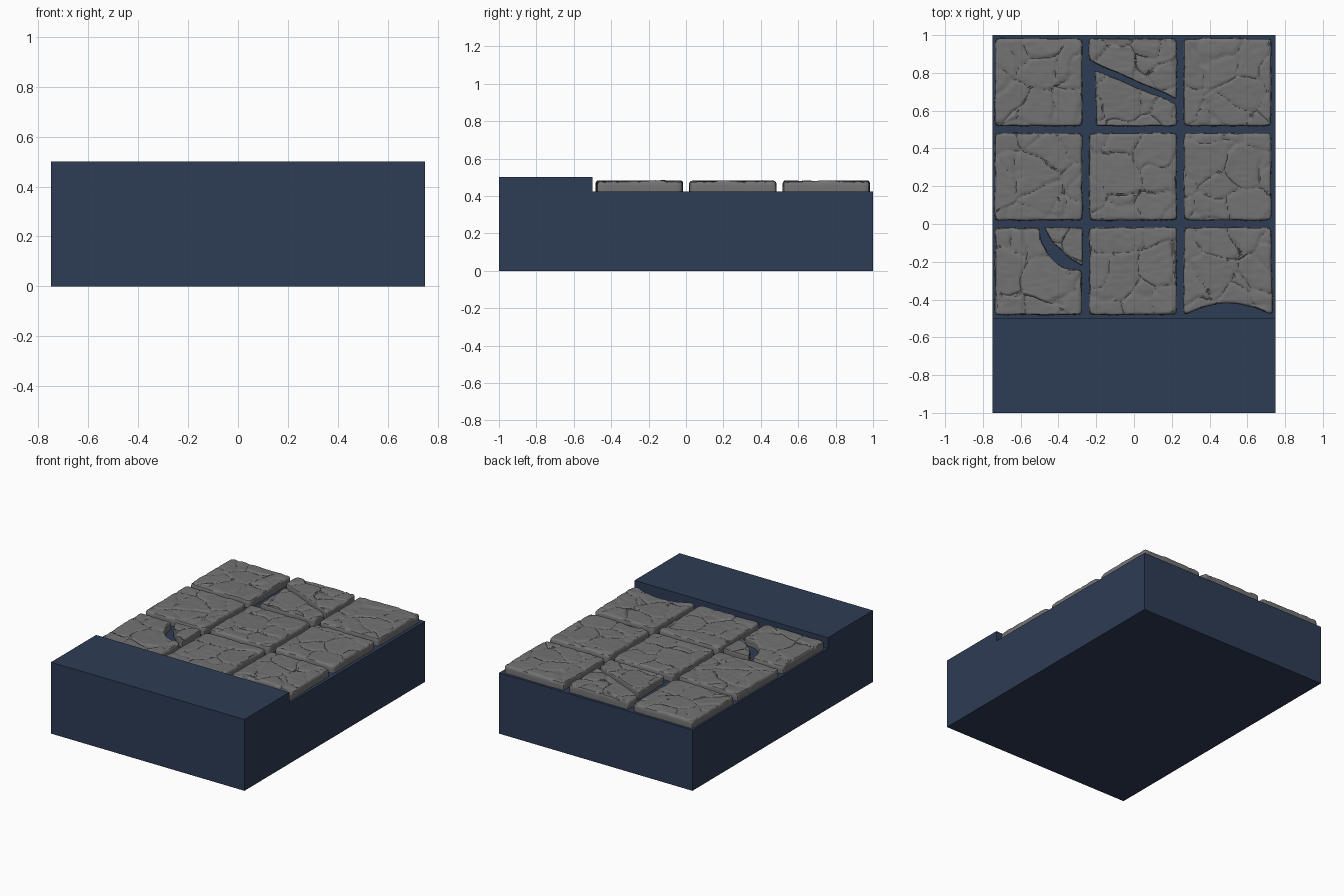
import bpy, bmesh, math
from mathutils import Vector, noise

if "Cube" in bpy.data.objects:
    bpy.data.objects.remove(bpy.data.objects["Cube"])


def material(name, rgb):
    m = bpy.data.materials.new(name)
    m.diffuse_color = (*rgb, 1)
    m.use_nodes = True
    m.node_tree.nodes["Principled BSDF"].inputs["Base Color"].default_value = m.diffuse_color
    return m


NAVY = material("navy base", (0.027, 0.045, 0.09))
GREY = material("grey stone", (0.17, 0.17, 0.17))

FLOOR, TOP = 0.425, 0.48


def make_object(name, bm, mat):
    bmesh.ops.recalc_face_normals(bm, faces=bm.faces)
    me = bpy.data.meshes.new(name)
    bm.to_mesh(me)
    bm.free()
    me.materials.append(mat)
    ob = bpy.data.objects.new(name, me)
    bpy.context.collection.objects.link(ob)
    return ob


# Base block with raised front lip: side profile extruded across x
bm = bmesh.new()
profile = [(-1, 0), (1, 0), (1, FLOOR), (-0.5, FLOOR), (-0.5, 0.5), (-1, 0.5)]
face = bm.faces.new([bm.verts.new((-0.75, y, z)) for y, z in profile])
ext = bmesh.ops.extrude_face_region(bm, geom=[face])
bmesh.ops.translate(bm, vec=(1.5, 0, 0),
                    verts=[v for v in ext["geom"] if isinstance(v, bmesh.types.BMVert)])
make_object("base_block", bm, NAVY)


def outline(points, count=160):
    """Resample a polygon evenly, round its corners and roughen it slightly."""
    pts = [Vector((x, y)) for x, y in points]
    lengths = [(pts[(i + 1) % len(pts)] - p).length for i, p in enumerate(pts)]
    step, ring, i, start = sum(lengths) / count, [], 0, 0.0
    for k in range(count):
        d = k * step
        while d > start + lengths[i] and i < len(pts) - 1:
            start += lengths[i]
            i += 1
        ring.append(pts[i].lerp(pts[(i + 1) % len(pts)], (d - start) / lengths[i]))
    for _ in range(4):
        ring = [(ring[k - 1] + ring[k] * 2 + ring[(k + 1) % count]) / 4 for k in range(count)]
    return [p + 0.004 * noise.noise_vector((p.x * 14, p.y * 14, 3)).to_2d() for p in ring]


def relief(x, y, seed):
    """Chiselled stone: tilted facets split by shallow cracks."""
    p = Vector((x * 5.5, y * 5.5, seed * 7.3))
    p += 0.25 * noise.noise_vector(p * 1.3)
    dist, cells = noise.voronoi(p)
    c = cells[0]
    angle = 6.28 * noise.cell(c * 13.7)
    tilt = (p.x - c.x) * math.cos(angle) + (p.y - c.y) * math.sin(angle)
    crack = max(0, 1 - (dist[1] - dist[0]) / 0.09)
    z = 0.005 * max(-1, min(1, tilt)) - 0.006 * crack
    return z + 0.002 * noise.noise((x * 18, y * 40, seed))


# Rings from the foot of a stone, over its rounded rim, towards the middle
RINGS = [(1.0, 0.0), (1.0, 0.5), (0.995, 0.78), (0.98, 0.91), (0.955, 0.98)]
RINGS += [(0.93 * (1 - k / 22), 1.0) for k in range(22)]


def stone(name, points, seed, centre=None):
    ring = outline(points)
    c = Vector(centre) if centre else sum(ring, Vector((0, 0))) / len(ring)
    bm = bmesh.new()
    rows = []
    for s, h in RINGS:
        row = []
        for p in ring:
            q = c.lerp(p, s)
            z = FLOOR - 0.002 + (TOP - FLOOR + 0.002) * h
            z += relief(q.x, q.y, seed) * max(0, h - 0.5) * 2
            row.append(bm.verts.new((q.x, q.y, z)))
        rows.append(row)
    n = len(ring)
    for a, b in zip(rows, rows[1:]):
        for k in range(n):
            j = (k + 1) % n
            bm.faces.new((a[k], a[j], b[j], b[k]))
    tip = bm.verts.new((c.x, c.y, TOP + relief(c.x, c.y, seed)))
    for k in range(n):
        bm.faces.new((rows[-1][k], rows[-1][(k + 1) % n], tip))
    bm.faces.new(rows[0])
    ob = make_object(name, bm, GREY)
    ob.data.shade_smooth()
    ob.data.set_sharp_from_angle(angle=math.radians(30))


# Whole paving stones
columns = [(-0.737, -0.273), (-0.237, 0.227), (0.263, 0.727)]
bands = [(-0.482, -0.018), (0.018, 0.482), (0.518, 0.982)]
for i, (x0, x1) in enumerate(columns):
    for j, (y0, y1) in enumerate(bands):
        if (i, j) not in {(0, 0), (1, 2), (2, 0)}:
            stone(f"paving_stone_{i}_{j}", [(x0, y0), (x1, y0), (x1, y1), (x0, y1)],
                  1 + i * 3 + j)

# Back middle stone, split in two
stone("split_stone_back", [(-0.24, 0.982), (0.227, 0.982), (0.229, 0.66), (-0.24, 0.865)], 11)
stone("split_stone_front", [(-0.205, 0.815), (0.229, 0.635), (0.227, 0.518), (-0.2, 0.518)], 12)

# Front left stone with a broken corner
stone("broken_stone", [(-0.737, -0.018), (-0.5, -0.018), (-0.495, -0.08), (-0.45, -0.17),
                       (-0.38, -0.23), (-0.275, -0.245), (-0.273, -0.482), (-0.737, -0.482)],
      13, (-0.6, -0.35))
stone("corner_fragment", [(-0.48, -0.018), (-0.273, -0.018), (-0.273, -0.225),
                          (-0.35, -0.175), (-0.43, -0.1)], 14, (-0.34, -0.09))

# Front right stone with a worn front edge
stone("worn_stone", [(0.263, -0.482), (0.36, -0.44), (0.45, -0.42), (0.55, -0.422),
                     (0.64, -0.445), (0.735, -0.48), (0.727, -0.018), (0.263, -0.018)],
      15, (0.495, -0.22))
